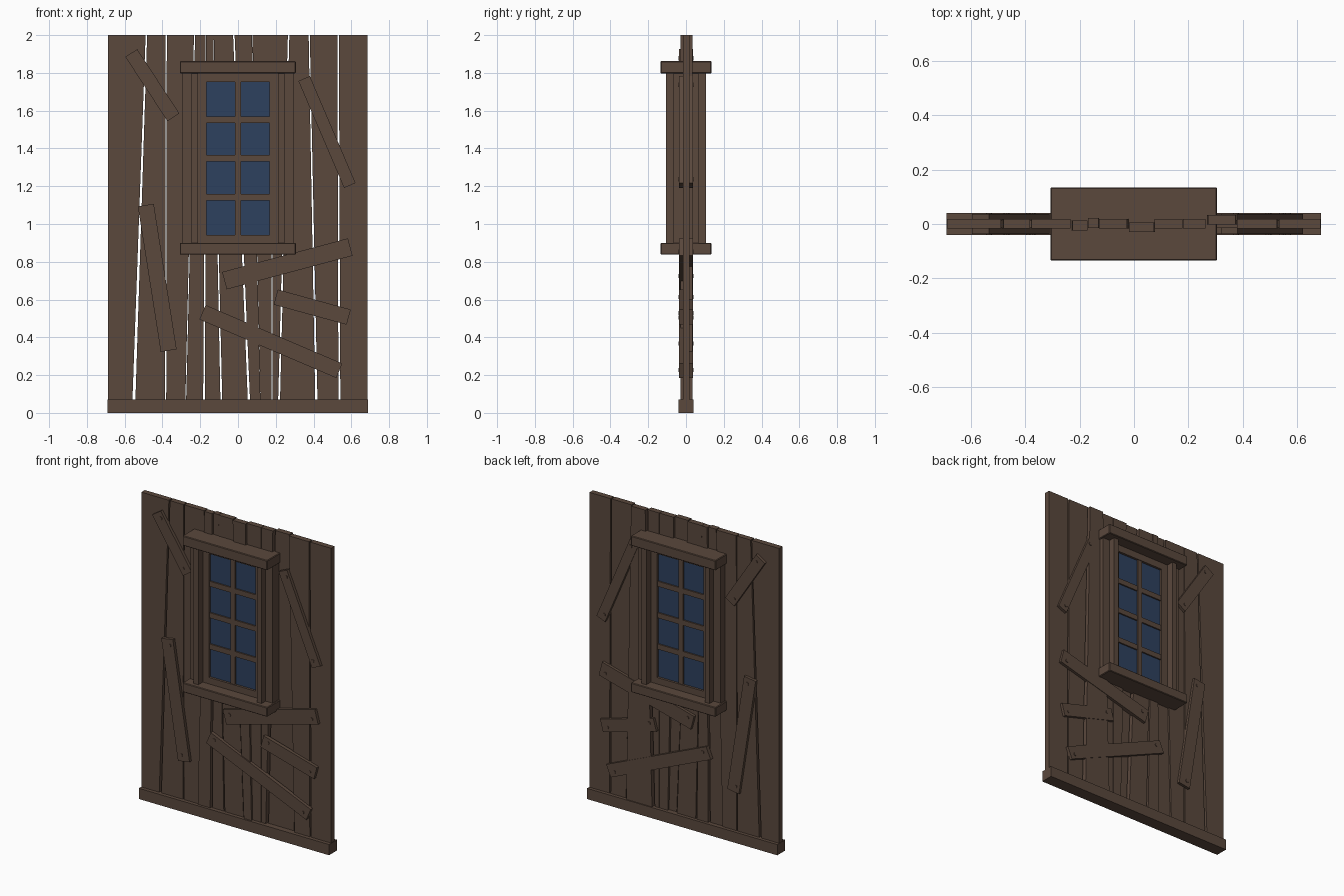
import bpy, bmesh, math
from mathutils import Matrix, Vector

if "Cube" in bpy.data.objects:
    bpy.data.objects.remove(bpy.data.objects["Cube"])


def material(name, rgb):
    m = bpy.data.materials.new(name)
    m.diffuse_color = (*rgb, 1)
    m.use_nodes = True
    m.node_tree.nodes["Principled BSDF"].inputs["Base Color"].default_value = m.diffuse_color
    return m


WOOD = material("dark_brown_wood", (0.103, 0.065, 0.046))
GLASS = material("night_blue_glass", (0.027, 0.052, 0.112))


def finish(name, bm, mat, bevel=0):
    bmesh.ops.recalc_face_normals(bm, faces=bm.faces)
    me = bpy.data.meshes.new(name)
    bm.to_mesh(me)
    bm.free()
    me.materials.append(mat)
    ob = bpy.data.objects.new(name, me)
    bpy.context.collection.objects.link(ob)
    if bevel:
        b = ob.modifiers.new("bevel", "BEVEL")
        b.width = bevel
        b.segments = 1
    return ob


def prism(name, pts, y0, y1, mat=WOOD, bevel=0):
    """Extrude an outline in the x-z plane from y0 to y1."""
    bm = bmesh.new()
    f = bm.faces.new([bm.verts.new((x, y0, z)) for x, z in pts])
    r = bmesh.ops.extrude_face_region(bm, geom=[f])
    new = [v for v in r["geom"] if isinstance(v, bmesh.types.BMVert)]
    bmesh.ops.translate(bm, verts=new, vec=(0, y1 - y0, 0))
    return finish(name, bm, mat, bevel)


def box(name, x0, x1, z0, z1, y, mat=WOOD, bevel=0):
    """Box symmetric front to back with half depth y."""
    return prism(name, [(x0, z0), (x1, z0), (x1, z1), (x0, z1)], -y, y, mat, bevel)


# Vertical wall boards: seams as (x at bottom, x at top, half gap bottom, half gap top)
seams = [(-0.688, -0.688, 0, 0), (-0.553, -0.485, .008, .004), (-0.383, -0.38, .003, .003),
         (-0.278, -0.23, .002, .003), (-0.18, -0.17, .005, .001), (-0.087, -0.13, .005, .001),
         (0.06, -0.022, .006, .004), (0.12, 0.075, .000, .001), (0.18, 0.18, .003, .001),
         (0.216, 0.268, .005, .004), (0.416, 0.377, .006, .003), (0.537, 0.53, .005, .004),
         (0.686, 0.686, 0, 0)]
shift = [0, 0, 0, -.007, .003, .0, -.013, 0, 0, .015, 0, 0]
for i, dy in enumerate(shift):
    a, b = seams[i], seams[i + 1]
    prism("wall_board", [(a[0] + a[2], 0.01), (b[0] - b[2], 0.01),
                         (b[1] - b[3], 2.0), (a[1] + a[3], 2.0)], -.017 + dy, .019 + dy)

# Base rail
box("base_rail", -0.69, 0.688, 0, 0.07, 0.041)

# Window casing: lintel, sill, stepped side posts
box("lintel", -0.308, 0.306, 1.797, 1.862, 0.135, bevel=0.004)
box("sill", -0.308, 0.306, 0.838, 0.9, 0.135, bevel=0.004)
for s in (-1, 1):
    box("outer_post", *sorted((s * .245, s * .297)), 0.9, 1.8, 0.065)
    box("inner_post", *sorted((s * .213, s * .246)), 0.9, 1.8, 0.107)
    box("sash_side", *sorted((s * .168, s * .214)), 0.9, 1.8, 0.06)

# Sash rails, glazing bars and glass
box("sash_bottom", -0.17, 0.17, 0.895, 0.942, 0.06)
box("sash_top", -0.17, 0.17, 1.752, 1.8, 0.06)
box("upright_bar", -0.016, 0.016, 0.94, 1.755, 0.056)
for z in (1.142, 1.347, 1.553):
    box("cross_bar", -0.17, 0.17, z - .017, z + .017, 0.054)
box("glass", -0.172, 0.172, 0.935, 1.76, 0.045, GLASS)

# Nailed repair planks, repeated on front and back
planks = [(-.565, 1.905, -.342, 1.565, .075), (.35, 1.77, .592, 1.204, .066),
          (-.072, .70, .594, .878, .095), (.20, .613, .586, .507, .083),
          (-.188, .533, .536, .223, .083), (-.488, 1.10, -.367, .33, .085)]
for x0, z0, x1, z1, w in planks:
    p, q = Vector((x0, z0)), Vector((x1, z1))
    d = (q - p).normalized()
    n = Vector((-d.y, d.x)) * w / 2
    for s in (-1, 1):
        prism("repair_plank", [p - n, q - n, q + n, p + n], s * .012, s * .037)
        # Nail heads near both ends
        for c in (p + d * .04 + n * .3, q - d * .04 - n * .3):
            bm = bmesh.new()
            mat = Matrix.Translation((c.x, s * .037, c.y)) @ Matrix.Rotation(math.pi / 2, 4, 'X')
            bmesh.ops.create_cone(bm, cap_ends=True, segments=8, radius1=.011,
                                  radius2=.011, depth=.008, matrix=mat)
            finish("nail_head", bm, WOOD)
